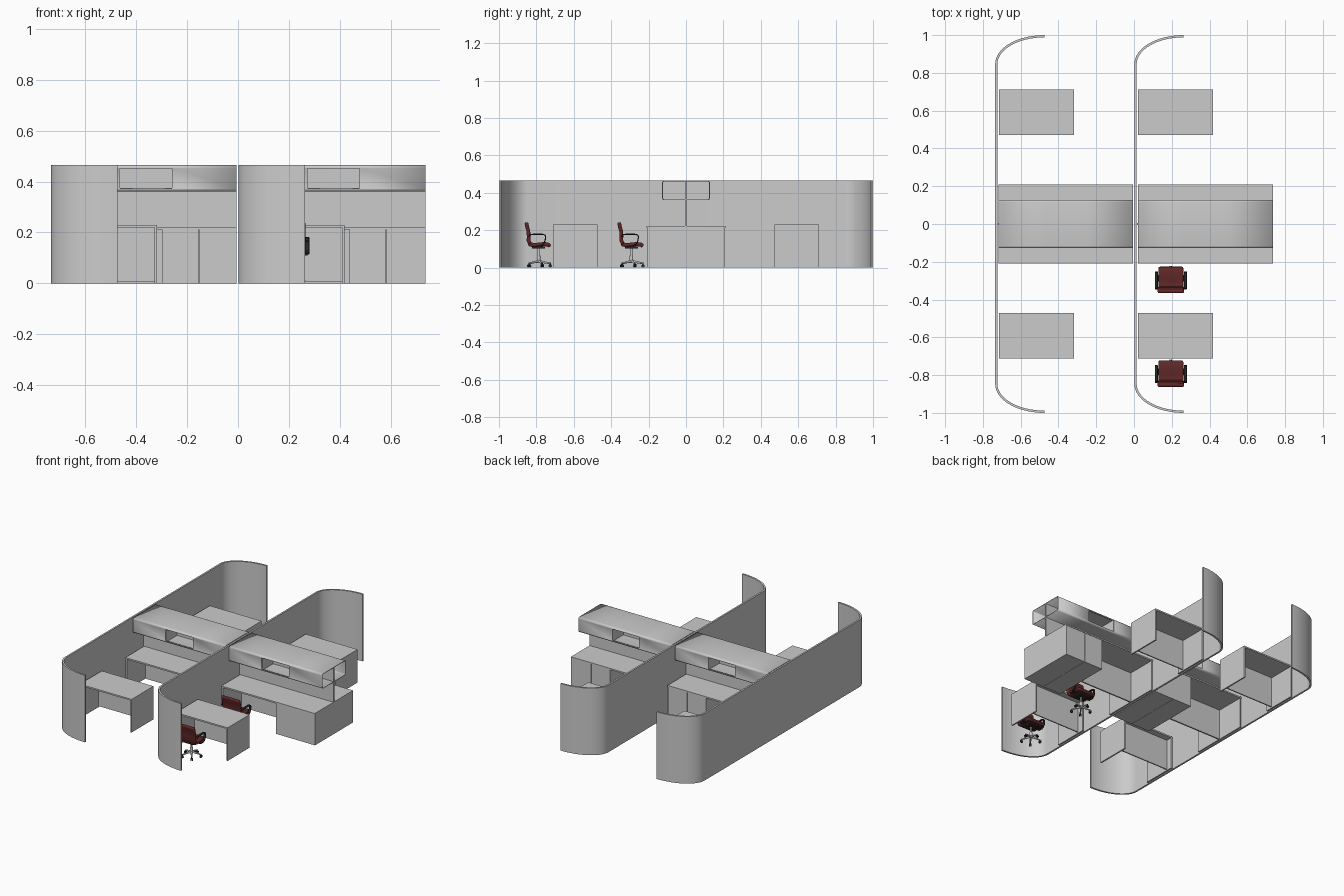
import bpy, bmesh
from math import sin, cos, pi, radians, hypot
from mathutils import Matrix, Vector

if "Cube" in bpy.data.objects:
    bpy.data.objects.remove(bpy.data.objects["Cube"])


def material(name, col):
    m = bpy.data.materials.new(name)
    m.diffuse_color = (*col, 1)
    m.use_nodes = True
    m.node_tree.nodes["Principled BSDF"].inputs["Base Color"].default_value = m.diffuse_color
    return m


RED = material("dark_red_fabric", (0.12, 0.02, 0.02))
BLACK = material("black_plastic", (0.02, 0.02, 0.02))


def finish(bm, name, mat=None, bevel=0, segs=3):
    bmesh.ops.recalc_face_normals(bm, faces=bm.faces)
    me = bpy.data.meshes.new(name)
    bm.to_mesh(me)
    bm.free()
    me.shade_smooth()
    me.set_sharp_from_angle(angle=radians(35))
    ob = bpy.data.objects.new(name, me)
    bpy.context.collection.objects.link(ob)
    if mat:
        me.materials.append(mat)
    if bevel:
        b = ob.modifiers.new("round", "BEVEL")
        b.width, b.segments = bevel, segs
        b.limit_method, b.angle_limit = "ANGLE", radians(50)
    return ob


def box(name, x, y, z, mat=None, bevel=0):
    bm = bmesh.new()
    bmesh.ops.create_cube(bm, size=1)
    for v in bm.verts:
        v.co = Vector([(a + b) / 2 + c * (b - a) for (a, b), c in zip((x, y, z), v.co)])
    return finish(bm, name, mat, bevel)


def rod(name, p, q, r1, r2, mat=None, n=12):
    p, q = Vector(p), Vector(q)
    bm = bmesh.new()
    rot = (q - p).to_track_quat("Z", "Y").to_matrix().to_4x4()
    bmesh.ops.create_cone(bm, cap_ends=True, segments=n, radius1=r1, radius2=r2,
                          depth=(q - p).length, matrix=Matrix.Translation((p + q) / 2) @ rot)
    return finish(bm, name, mat)


def ribbon(name, pts, t, lo, hi, place, mat=None, bevel=0):
    """Thicken a 2D path by t and extrude it from lo to hi; place maps (u, v, w) to xyz."""
    left, right = [], []
    for i, (u, v) in enumerate(pts):
        a, b = pts[max(i - 1, 0)], pts[min(i + 1, len(pts) - 1)]
        du, dv = b[0] - a[0], b[1] - a[1]
        k = t / 2 / hypot(du, dv)
        left.append((u - dv * k, v + du * k))
        right.append((u + dv * k, v - du * k))
    bm = bmesh.new()
    rows = [[bm.verts.new(place(*p, w)) for p, w in ((l, lo), (r, lo), (r, hi), (l, hi))]
            for l, r in zip(left, right)]
    for a, b in zip(rows, rows[1:]):
        for k in range(4):
            bm.faces.new((a[k], a[(k + 1) % 4], b[(k + 1) % 4], b[k]))
    bm.faces.new(rows[0])
    bm.faces.new(rows[-1])
    return finish(bm, name, mat, bevel)


def overhead(x0, x1):
    # rounded tube with a niche in the middle third, both sides, open at the free end
    hy, z0, z1, r = 0.128, 0.36, 0.465, 0.013
    prof = []
    for cy, cz, start in ((hy - r, z1 - r, 0), (r - hy, z1 - r, 90),
                          (r - hy, z0 + r, 180), (hy - r, z0 + r, 270)):
        for i in range(6):
            a = radians(start + 18 * i)
            prof.append((cy + r * cos(a), cz + r * sin(a)))
    xs = (x0, x0 + 0.25, x0 + 0.46, x1)
    bm = bmesh.new()
    rings = [[bm.verts.new((x, *p)) for p in prof] for x in xs]
    n = len(prof)
    for s in range(3):
        for k in range(n):
            if s == 1 and k in (11, 23):
                continue
            j = (k + 1) % n
            bm.faces.new((rings[s][k], rings[s + 1][k], rings[s + 1][j], rings[s][j]))
    ob = finish(bm, "overhead_cabinet_shell")
    m = ob.modifiers.new("thickness", "SOLIDIFY")
    m.thickness, m.offset = 0.005, -1
    # the profile winding decides which way is inward: force outward normals
    f = ob.data.polygons[0]
    if f.normal.dot(f.center - Vector((f.center.x, 0, 0.41))) < 0:
        ob.data.flip_normals()
    for x in xs[1:3]:
        box("overhead_divider", (x - 0.003, x + 0.003), (-hy + 0.004, hy - 0.004), (z0 + 0.004, z1 - 0.004))


def side_desk(x, s):
    def ys(a, b):
        return tuple(sorted((s * a, s * b)))
    x1 = x + 0.397
    box("side_desk_top", (x, x1), ys(0.472, 0.712), (0.22, 0.23))
    box("side_desk_wall_leg", (x, x + 0.01), ys(0.472, 0.712), (0, 0.22))
    box("side_desk_end_leg", (x1 - 0.01, x1), ys(0.472, 0.712), (0, 0.22))
    box("side_desk_modesty_panel", (x + 0.01, x1 - 0.01), ys(0.515, 0.523), (0.008, 0.22))


def workstation(xw):
    # curved wall: straight run with an elliptical sweep at both ends
    arc = [(xw + 0.255 - 0.255 * cos(pi / 2 * i / 16), 0.847 + 0.147 * sin(pi / 2 * i / 16))
           for i in range(17)]
    path = [(x, -y) for x, y in reversed(arc)] + arc
    ribbon("curved_partition_wall", path, 0.012, 0, 0.465, lambda u, v, w: (u, v, w))
    x0, x1 = xw + 0.012, xw + 0.728 - (0.004 if xw < -0.5 else 0)
    # shared double desk with its dividing screen
    box("divider_screen", (x0 - 0.006, x1), (-0.005, 0.005), (0, 0.463))
    box("double_desk_top", (x0, x1), (-0.21, 0.21), (0.212, 0.222))
    for s in (-1, 1):
        for a, b in ((xw + 0.43, xw + 0.574), (xw + 0.576, x1)):
            box("pedestal", (a, b), tuple(sorted((s * 0.005, s * 0.207))), (0, 0.212))
        box("double_desk_wall_leg", (x0, x0 + 0.01), tuple(sorted((s * 0.005, s * 0.207))), (0, 0.212))
        side_desk(xw + 0.014, s)
    overhead(x0, x1)


def chair(cx, cy):
    def side(u, v, w):
        return (cx + w, cy + u, v)
    # upholstery
    ribbon("chair_seat", [(-0.055, 0.126), (-0.03, 0.121), (0.0, 0.122), (0.03, 0.126), (0.052, 0.122),
                          (0.062, 0.113)], 0.022, -0.066, 0.066, side, RED, 0.008)
    ribbon("chair_backrest", [(-0.045, 0.125), (-0.054, 0.145), (-0.053, 0.17), (-0.055, 0.195),
                              (-0.062, 0.22), (-0.066, 0.242)], 0.02, -0.07, 0.07, side, RED, 0.008)
    # armrests
    for s in (-1, 1):
        ribbon("chair_armrest", [(-0.052, 0.165), (-0.045, 0.175), (-0.03, 0.178), (0.02, 0.178),
                                 (0.034, 0.174), (0.038, 0.164), (0.034, 0.142), (0.025, 0.124),
                                 (0.01, 0.116)],
               0.006, s * 0.077 - 0.008, s * 0.077 + 0.008, side, BLACK, 0.002)
        box("chair_arm_bracket", sorted((cx + s * 0.05, cx + s * 0.078)),
            (cy - 0.012, cy + 0.022), (0.11, 0.117), BLACK)
    # column and five-star base
    box("chair_seat_plate", (cx - 0.035, cx + 0.035), (cy - 0.035, cy + 0.035), (0.102, 0.112), BLACK)
    rod("chair_gas_sleeve", (cx, cy, 0.025), (cx, cy, 0.065), 0.010, 0.009, None, 16)
    rod("chair_gas_column", (cx, cy, 0.06), (cx, cy, 0.105), 0.006, 0.006, None, 16)
    for i in range(5):
        a = pi / 2 + 2 * pi * i / 5
        d, t = Vector((cos(a), sin(a), 0)), Vector((-sin(a), cos(a), 0))
        c = Vector((cx, cy, 0))
        tip = c + d * 0.062
        rod("chair_base_leg", c + Vector((0, 0, 0.035)), tip + Vector((0, 0, 0.022)), 0.007, 0.004)
        rod("chair_caster_stem", tip + Vector((0, 0, 0.008)), tip + Vector((0, 0, 0.026)), 0.003, 0.003, BLACK, 8)
        for s in (-1, 1):
            hub = tip + Vector((0, 0, 0.009))
            rod("chair_caster_wheel", hub + t * s * 0.002, hub + t * s * 0.007, 0.009, 0.009, BLACK, 14)


for wall_x in (-0.729, 0.008):
    workstation(wall_x)
for chair_y in (-0.788, -0.292):
    chair(0.195, chair_y)
